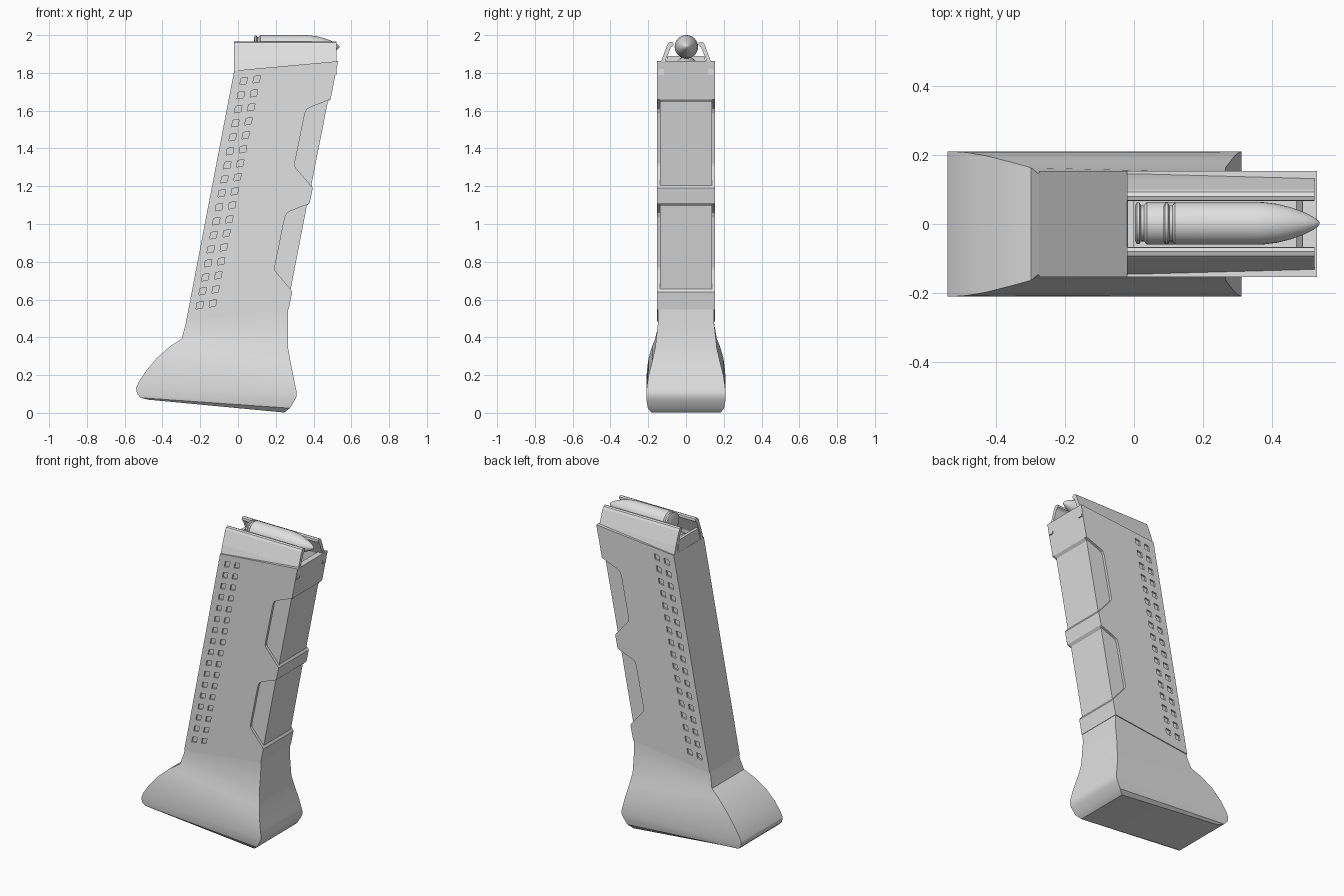
import bpy, bmesh, math
from mathutils import Vector

if "Cube" in bpy.data.objects:
    bpy.data.objects.remove(bpy.data.objects["Cube"])

grey = bpy.data.materials.new("plain_grey")
grey.diffuse_color = (0.75, 0.75, 0.75, 1)
grey.use_nodes = True
grey.node_tree.nodes["Principled BSDF"].inputs["Base Color"].default_value = grey.diffuse_color


def finish(bm, name, angle=None):
    bmesh.ops.recalc_face_normals(bm, faces=bm.faces)
    me = bpy.data.meshes.new(name)
    bm.to_mesh(me)
    bm.free()
    ob = bpy.data.objects.new(name, me)
    bpy.context.collection.objects.link(ob)
    me.materials.append(grey)
    if angle:
        bpy.ops.object.select_all(action='DESELECT')
        ob.select_set(True)
        bpy.context.view_layer.objects.active = ob
        bpy.ops.object.shade_smooth_by_angle(angle=math.radians(angle))
    return ob


def loft(bm, rings):
    """Closed skin through equal-sized rings of points, capped at both ends."""
    vs = [[bm.verts.new(p) for p in r] for r in rings]
    n = len(vs[0])
    for a, b in zip(vs, vs[1:]):
        for i in range(n):
            j = (i + 1) % n
            bm.faces.new((a[i], a[j], b[j], b[i]))
    bm.faces.new(vs[0][::-1])
    bm.faces.new(vs[-1])


def prism_y(bm, pts, y0, y1):
    loft(bm, [[(x, y, z) for x, z in pts] for y in (y0, y1)])


# Slanted body with two shallow steps along its front edge
bm = bmesh.new()
prism_y(bm, [(-0.02, 1.812), (-0.275, 0.483), (0.268, 0.547), (0.287, 0.64),
             (0.279, 0.655), (0.364, 1.095), (0.379, 1.11), (0.396, 1.19),
             (0.388, 1.205), (0.475, 1.645), (0.49, 1.66), (0.53, 1.862)],
        -0.153, 0.153)
body = finish(bm, "body")

# Cutter: side pockets, rows of square dimples, open top well
bm = bmesh.new()
pocket = [(0.52, 1.672), (0.49, 1.66), (0.386, 1.62), (0.365, 1.608),
          (0.354, 1.585), (0.30, 1.32), (0.301, 1.305), (0.312, 1.29),
          (0.397, 1.19), (0.42, 1.165)]
s = 0.017
for side in (-1, 1):
    for dx, dz in ((0, 0), (-0.106, -0.55)):
        prism_y(bm, [(x + dx, z + dz) for x, z in pocket], side * 0.137, side * 0.2)
    for i in range(17):
        t = i / 16
        for x0, z0 in ((0.03, 1.757), (0.099, 1.767)):
            x, z = x0 - 0.232 * t, z0 - 1.187 * t
            k = 0.003
            prism_y(bm, [(x - s - k, z - s - k), (x + s - k, z - s + k),
                         (x + s + k, z + s + k), (x - s + k, z + s - k)],
                    side * 0.143, side * 0.17)
prism_y(bm, [(0.0, 2.0), (0.0, 1.72), (0.47, 1.72), (0.505, 2.0)], -0.118, 0.118)
cutter = finish(bm, "cutter")
cutter.hide_render = True
mod = body.modifiers.new("cuts", 'BOOLEAN')
mod.object = cutter
mod.solver = 'EXACT'
bpy.context.view_layer.objects.active = body
bpy.ops.object.modifier_apply(modifier=mod.name)
bpy.data.objects.remove(cutter)

# Feed lips, mirrored left and right
lip = [(0.148, 1.79), (0.145, 1.815), (0.131, 1.862), (0.1, 1.947), (0.092, 1.96),
       (0.08, 1.965), (0.068, 1.96), (0.066, 1.945), (0.08, 1.935),
       (0.117, 1.845), (0.117, 1.79)]
bm = bmesh.new()
for side in (-1, 1):
    loft(bm, [[(x, side * y, z) for y, z in lip] for x in (-0.02, 0.522)])
finish(bm, "feed_lips")

# Low wall closing the back between the lips
bm = bmesh.new()
loft(bm, [[(x, -0.119, 1.79), (x, 0.119, 1.79), (x, 0.098, 1.89), (x, -0.098, 1.89)]
          for x in (-0.019, 0.0)])
finish(bm, "rear_wall")

# Flared foot: rows of (back x, back z, front x, front z, half width)
rows = [(-0.27, 0.50, 0.266, 0.56, 0.147), (-0.28, 0.46, 0.265, 0.48, 0.148),
        (-0.298, 0.393, 0.265, 0.345, 0.163), (-0.36, 0.352, 0.278, 0.27, 0.18),
        (-0.43, 0.29, 0.292, 0.2, 0.198), (-0.485, 0.225, 0.304, 0.14, 0.207),
        (-0.525, 0.165, 0.311, 0.108, 0.21), (-0.54, 0.13, 0.311, 0.09, 0.21),
        (-0.534, 0.1, 0.301, 0.068, 0.209), (-0.515, 0.08, 0.275, 0.025, 0.202),
        (-0.475, 0.07, 0.245, 0.002, 0.184)]
bm = bmesh.new()
loft(bm, [[(a, -h, b), (c, -h, d), (c, h, d), (a, h, b)] for a, b, c, d, h in rows])
finish(bm, "flared_foot", 30)

# Two lathed inserts lying under the lips: (x, radius)
shape = [(0, 0.05), (0.005, 0.06), (0.013, 0.06), (0.017, 0.052), (0.026, 0.052),
         (0.034, 0.062), (0.27, 0.062), (0.29, 0.061), (0.33, 0.056), (0.37, 0.046),
         (0.41, 0.031), (0.435, 0.018), (0.448, 0.008), (0.452, 0.002)]
for name, x0, z0 in (("top_round", 0.085, 1.938), ("lower_round", 0.003, 1.825)):
    bm = bmesh.new()
    loft(bm, [[(x0 + x, 0.002 + r * math.cos(a), z0 + r * math.sin(a))
               for a in (math.tau * i / 32 for i in range(32))] for x, r in shape])
    finish(bm, name, 30)
